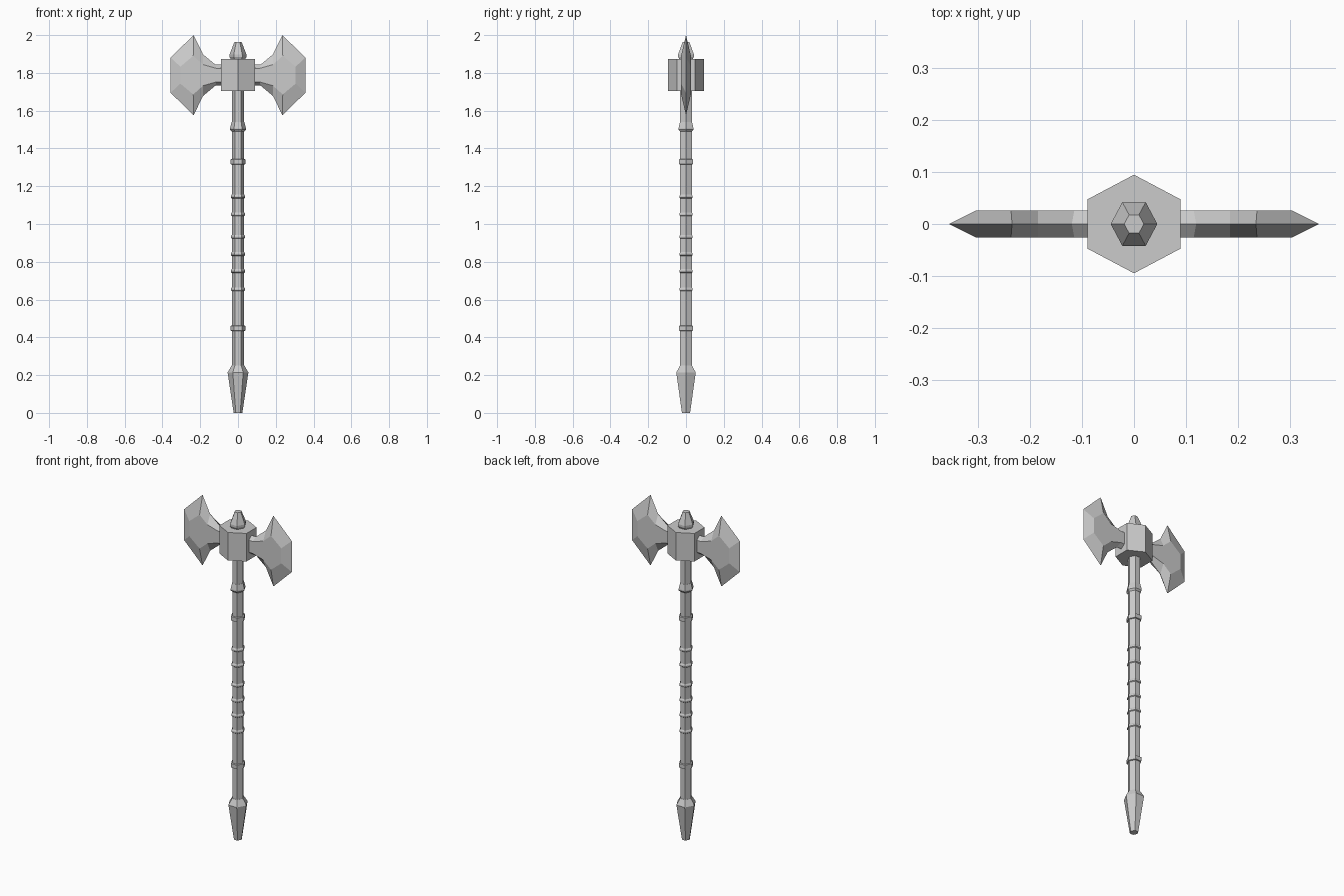
import bpy, math

if "Cube" in bpy.data.objects:
    bpy.data.objects.remove(bpy.data.objects["Cube"])

def make(name, verts, faces):
    me = bpy.data.meshes.new(name)
    me.from_pydata(verts, [], faces)
    me.update()
    ob = bpy.data.objects.new(name, me)
    bpy.context.collection.objects.link(ob)
    return ob

def hex_stack(name, profile, start=0.0, sx=1.0, sy=1.08):
    """Six-sided lathe of (radius, z) pairs from bottom to top."""
    verts, n = [], 6
    for r, z in profile:
        for i in range(n):
            a = math.radians(start + 60 * i)
            verts.append((r * sx * math.cos(a), r * sy * math.sin(a), z))
    faces = [tuple(range(n))[::-1], tuple(range(len(verts) - n, len(verts)))]
    for k in range(len(profile) - 1):
        for i in range(n):
            j = (i + 1) % n
            faces.append((k*n + i, k*n + j, k*n + n + j, k*n + n + i))
    return make(name, verts, faces)

# Shaft, pommel and finial
hex_stack("shaft", [(.033, .24), (.033, 1.72)])
hex_stack("pommel", [(.023, 0), (.055, .214), (.034, .25)])
hex_stack("finial", [(.037, 1.87), (.045, 1.885), (.045, 1.897), (.019, 1.964)])

# Bands along the shaft
hex_stack("upper_collar", [(.034, 1.49), (.042, 1.50), (.042, 1.508), (.034, 1.54)])
for z in (.448, 1.33):
    hex_stack("wide_band", [(.035, z - .014), (.040, z - .012), (.040, z + .012), (.035, z + .014)])
for z in (.653, .749, .839, .931, 1.05, 1.143):
    hex_stack("grip_ring", [(.033, z - .008), (.038, z - .004), (.038, z + .004), (.033, z + .012)])

# Head block, points to front and back
hex_stack("head_block", [(.095, 1.705), (.095, 1.873)], start=30, sx=1.09, sy=1.0)

# Double blade: sharp outline at y = 0, flat raised cheeks at +-y
ZC, T = 1.788, .026
outer = [(.07, .055), (.12, .056), (.185, .11), (.235, .212), (.357, .093)]
inner = [(.07, .036), (.115, .036), (.185, .056), (.237, .102), (.305, .045)]

def loop(pts, y, s):
    full = pts + [(x, -z) for x, z in reversed(pts)]
    return [(s * x, y, ZC + z) for x, z in full]

for side, s in (("right", 1), ("left", -1)):
    n = len(outer) * 2
    verts = loop(outer, 0, s) + loop(inner, -T, s) + loop(inner, T, s)
    faces = []
    for base, flip in ((n, False), (2 * n, True)):
        group = [(i, (i+1) % n, base + (i+1) % n, base + i) for i in range(n)]
        # cheek as strips between upper and lower points
        group += [(base + i, base + i + 1, base + n - 2 - i, base + n - 1 - i)
                  for i in range(n // 2 - 1)]
        if flip == (s > 0):
            group = [f[::-1] for f in group]
        faces += [f[::-1] for f in group]
    ob = make(side + "_blade", verts, faces)
    # consistent outward normals
    import bmesh
    bm = bmesh.new()
    bm.from_mesh(ob.data)
    bmesh.ops.recalc_face_normals(bm, faces=bm.faces)
    bm.to_mesh(ob.data)
    bm.free()
